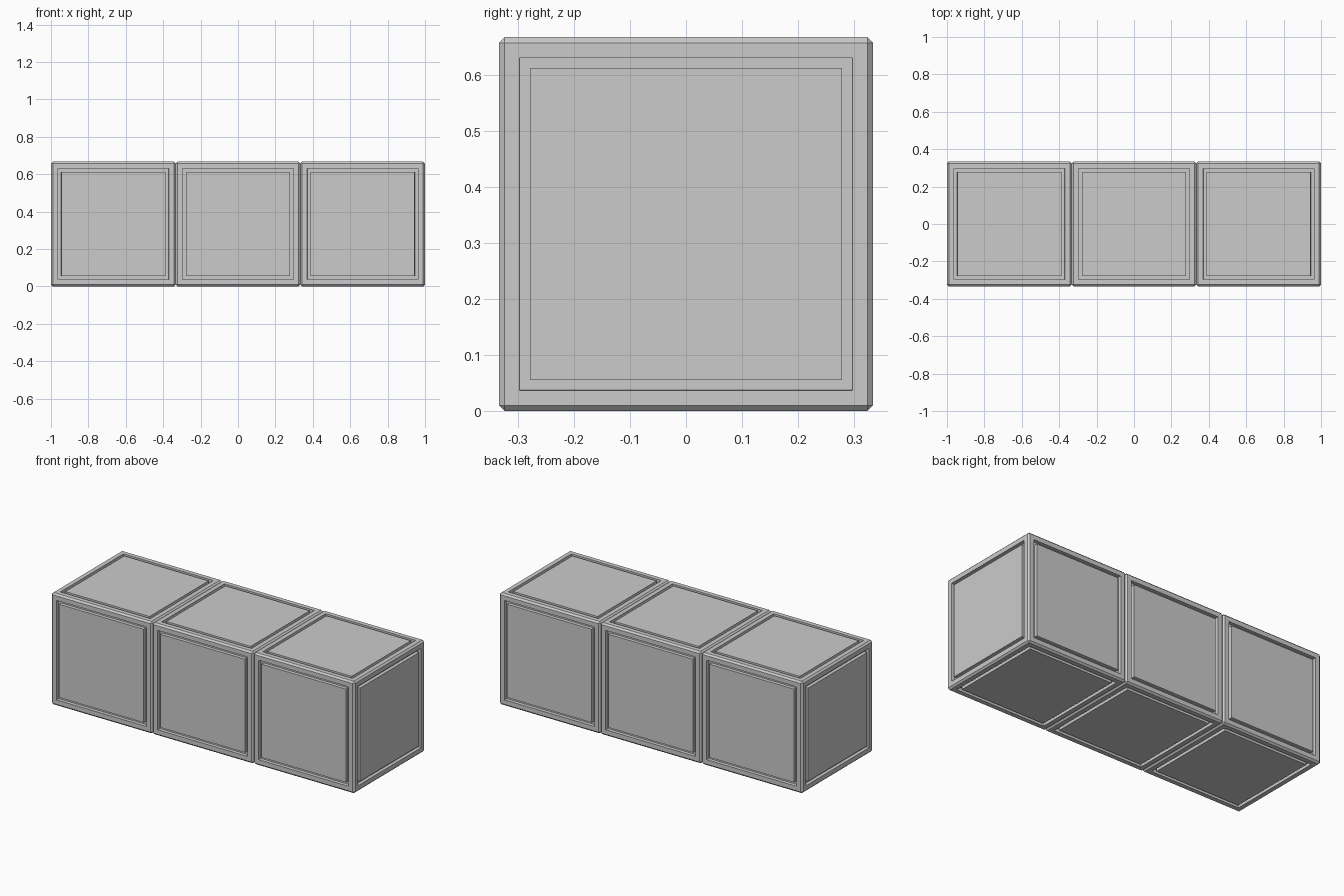
import bpy, bmesh

if "Cube" in bpy.data.objects:
    bpy.data.objects.remove(bpy.data.objects["Cube"])

S = 2 / 3        # cube side
BEVEL = 0.01     # edge chamfer
RIM = 0.048      # edge to groove
GROOVE = 0.026   # groove width
DEPTH = 0.02     # groove depth


def make_block(name, x):
    bm = bmesh.new()
    bmesh.ops.create_cube(bm, size=S)
    # chamfered edges
    bmesh.ops.bevel(bm, geom=bm.edges[:], offset=BEVEL, segments=1,
                    affect='EDGES', profile=0.5)
    # square groove around a flush panel on each of the six faces
    for f in [f for f in bm.faces if f.calc_area() > 0.3]:
        n = f.normal.copy()
        bmesh.ops.inset_region(bm, faces=[f], thickness=RIM - BEVEL)
        bmesh.ops.inset_region(bm, faces=[f], thickness=0.0005, depth=-DEPTH)
        bmesh.ops.inset_region(bm, faces=[f], thickness=GROOVE - 0.001)
        bmesh.ops.inset_region(bm, faces=[f], thickness=0.0005, depth=DEPTH)
    me = bpy.data.meshes.new(name)
    bm.to_mesh(me)
    bm.free()
    ob = bpy.data.objects.new(name, me)
    ob.location = (x, 0, S / 2)
    bpy.context.collection.objects.link(ob)


# three blocks in a row
for name, i in (("left_block", -1), ("middle_block", 0), ("right_block", 1)):
    make_block(name, i * S)
